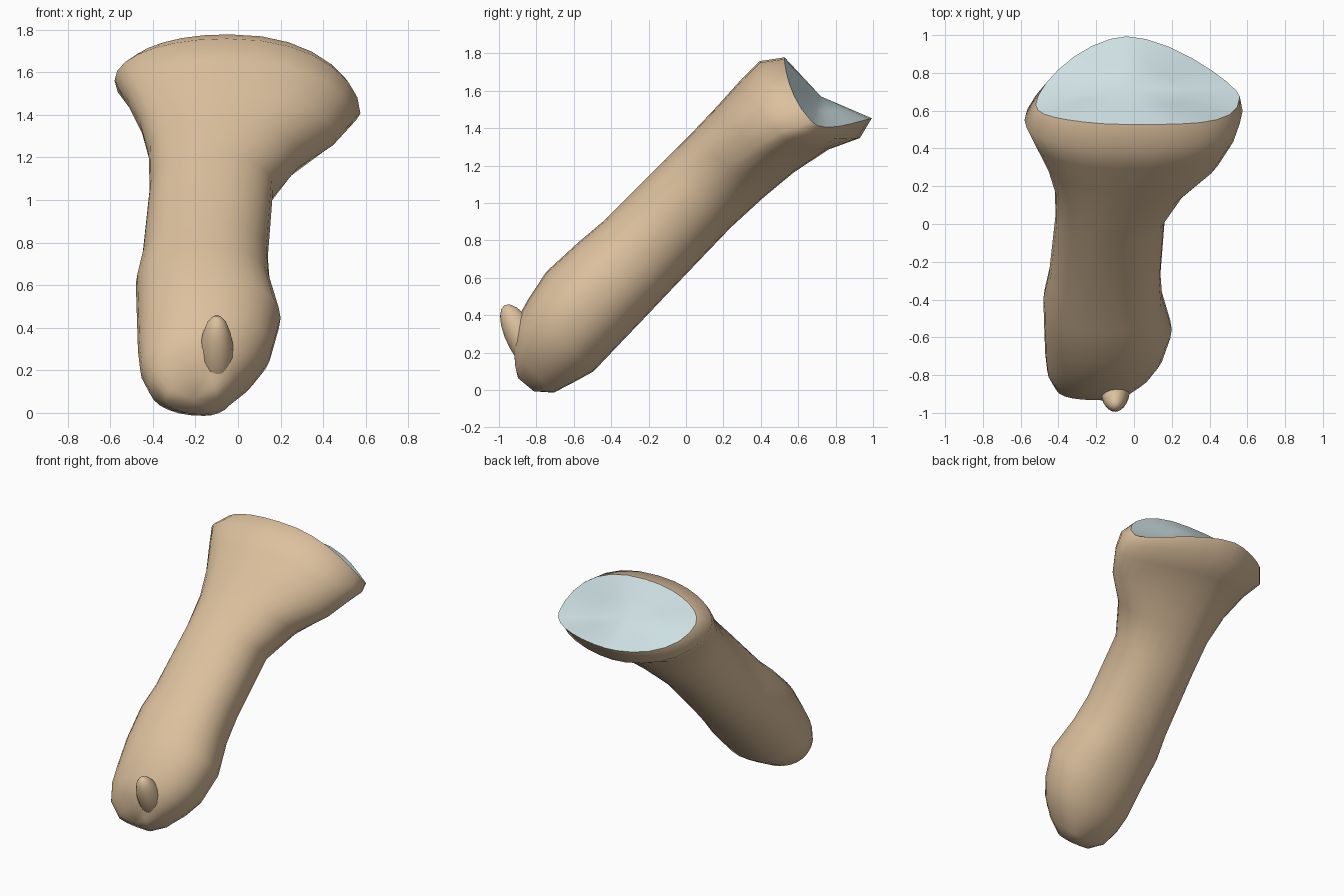
import bpy, bmesh
from math import sin, cos, pi, sqrt
from mathutils import Vector

if "Cube" in bpy.data.objects:
    bpy.data.objects.remove(bpy.data.objects["Cube"])


def material(name, col):
    m = bpy.data.materials.new(name)
    m.diffuse_color = col
    m.use_nodes = True
    m.node_tree.nodes["Principled BSDF"].inputs["Base Color"].default_value = m.diffuse_color
    return m


tan = material("tan", (0.72, 0.53, 0.34, 1))
blue = material("pale_blue", (0.62, 0.75, 0.77, 1))
R2 = sqrt(2)
N = 28


def place(x, s, t):
    # s runs along the 45 degree limb, t across it towards the upper front
    return Vector((x, (s - t) / R2, (s + t) / R2))


def power(v, e):
    return abs(v) ** e * (1 if v >= 0 else -1)


def finish(bm, name, mat):
    bmesh.ops.recalc_face_normals(bm, faces=bm.faces)
    me = bpy.data.meshes.new(name)
    bm.to_mesh(me)
    bm.free()
    ob = bpy.data.objects.new(name, me)
    bpy.context.collection.objects.link(ob)
    me.materials.append(mat)
    me.shade_smooth()
    return ob


# cross-sections along the limb: s, left x, right x, low t, high t
SECTIONS = [
    (-0.58, -0.34, -0.10, 0.57, 0.77),
    (-0.51, -0.42, -0.01, 0.49, 0.87),
    (-0.40, -0.46, 0.09, 0.455, 0.91),
    (-0.28, -0.47, 0.155, 0.42, 0.94),
    (-0.08, -0.475, 0.20, 0.425, 0.975),
    (0.15, -0.48, 0.15, 0.43, 0.965),
    (0.33, -0.45, 0.14, 0.435, 0.95),
    (0.78, -0.415, 0.165, 0.445, 0.95),
    (1.00, -0.42, 0.29, 0.435, 0.95),
    (1.17, -0.46, 0.46, 0.415, 0.955),
    (1.32, -0.525, 0.54, 0.37, 0.965),
    (1.42, -0.58, 0.575, 0.295, 0.965),
    (1.49, -0.52, 0.56, 0.325, 0.885),
]


def section(s, x0, x1, t0, t1):
    flare = max(0, min(1, (s - 0.8) / 0.69))
    low = 0.92 + 0.23 * flare
    cx = -0.16 + 0.12 * flare
    tm = t0 + 0.52 * (t1 - t0)
    # the ends are not square to the limb
    bottom = 0.24 * flare ** 2.2
    top = 0.14 * flare ** 3 + 0.06 * max(0, min(1, (-s - 0.1) / 0.4))
    left = 0.10 * flare ** 3
    pts = []
    for i in range(N):
        a = 2 * pi * i / N
        e = 0.92 if sin(a) > 0 else low
        c, d = power(cos(a), e), power(sin(a), e)
        x = cx + c * ((x1 - cx) if c > 0 else (cx - x0))
        t = tm + d * ((t1 - tm) if d > 0 else (tm - t0)) - 0.08 * flare * c * (1 - abs(d))
        ds = d * d * (top if d > 0 else bottom) + (left * c * c if c < 0 else 0)
        pts.append(place(x, s + ds, t))
    return pts


# limb with a rounded lower end
bm = bmesh.new()
rings = [[bm.verts.new(p) for p in section(*row)] for row in SECTIONS]
for a, b in zip(rings, rings[1:]):
    for i in range(N):
        j = (i + 1) % N
        bm.faces.new((a[j], a[i], b[i], b[j]))
tip = bm.verts.new(place(-0.21, -0.59, 0.68))
for i in range(N):
    bm.faces.new((tip, rings[0][i], rings[0][(i + 1) % N]))
finish(bm, "limb", tan)

# pale cap closing the wide end
bm = bmesh.new()
rim = [bm.verts.new(p) for p in section(*SECTIONS[-1])]
middle = place(-0.03, 1.62, 0.60)
inner = [bm.verts.new(v.co.lerp(middle, 0.5)) for v in rim]
mid = bm.verts.new(middle)
for i in range(N):
    j = (i + 1) % N
    bm.faces.new((rim[i], rim[j], inner[j], inner[i]))
    bm.faces.new((inner[i], inner[j], mid))
cap = finish(bm, "end_cap", blue)
if sum((p.normal.y + p.normal.z) * p.area for p in cap.data.polygons) < 0:
    cap.data.flip_normals()

# pointed ridge on the lower end
bm = bmesh.new()
bmesh.ops.create_uvsphere(bm, u_segments=16, v_segments=10, radius=1)
axis = Vector((0, -0.185, 0.345)).normalized()
side = Vector((1, 0, 0))
out = axis.cross(side)
for v in bm.verts:
    p = v.co.copy()
    v.co = (Vector((-0.10, -0.868, 0.265)) + side * p.x * 0.08
            + out * p.y * 0.085 + axis * p.z * 0.215)
finish(bm, "end_ridge", tan)
